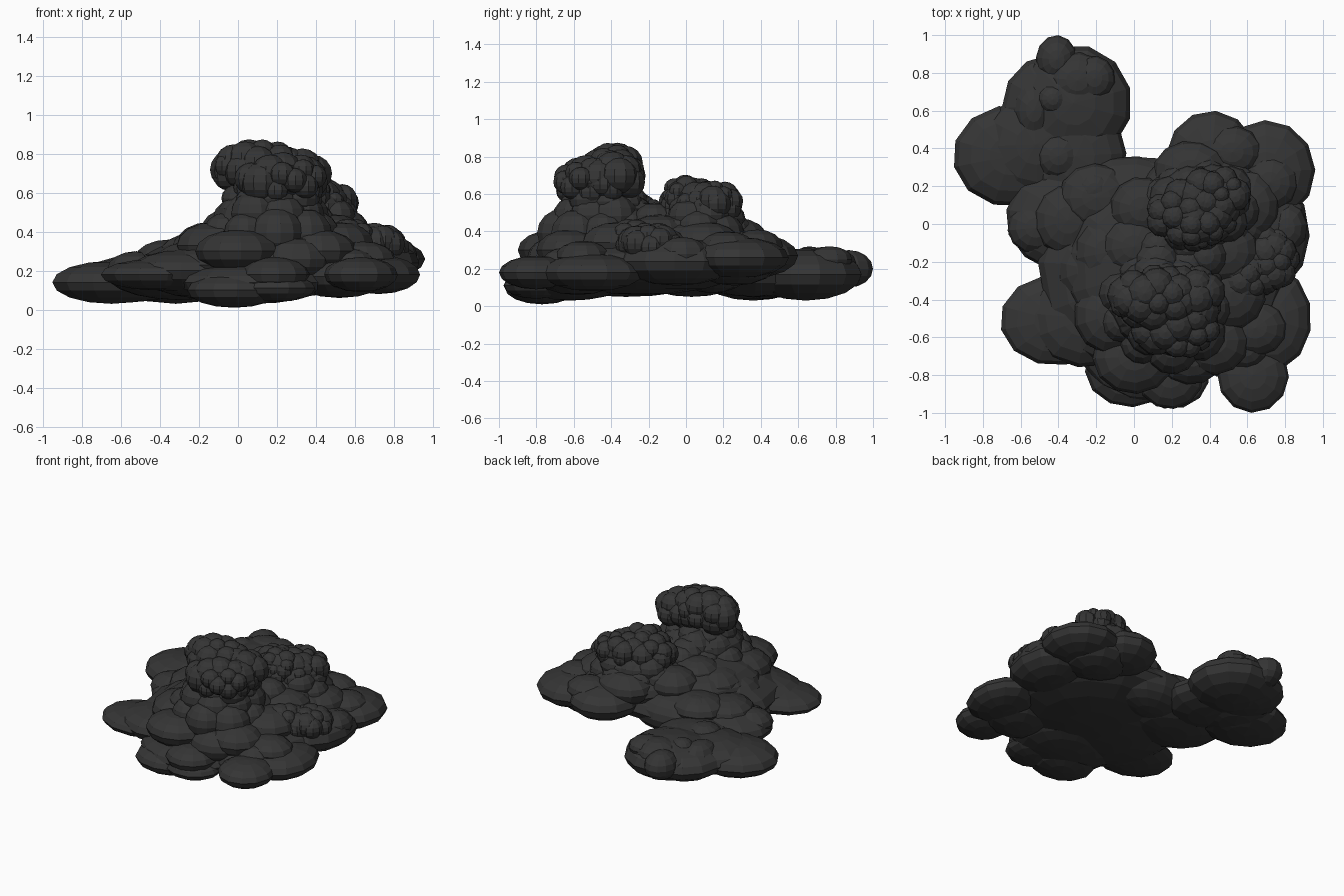
import bpy, bmesh, math, random
from mathutils import Matrix, Vector

random.seed(7)
dark = bpy.data.materials.new("dark_rock")
dark.diffuse_color = (0.035, 0.035, 0.035, 1)


def build(name, blobs, seg=12, rings=8):
    """One object made of overlapping faceted ellipsoids (x, y, z, rx, ry, rz)."""
    bm = bmesh.new()
    for x, y, z, rx, ry, rz in blobs:
        m = (Matrix.Translation((x, y, z))
             @ Matrix.Diagonal((rx, ry, rz, 1))
             @ Matrix.Rotation(random.uniform(0, 0.5), 4, 'Z'))
        bmesh.ops.create_uvsphere(bm, u_segments=seg, v_segments=rings, radius=1, matrix=m)
    me = bpy.data.meshes.new(name)
    bm.to_mesh(me)
    bm.free()
    me.materials.append(dark)
    ob = bpy.data.objects.new(name, me)
    bpy.context.collection.objects.link(ob)
    return ob


def cluster(c, r, n, bump, low=-0.7):
    """Core ellipsoid with knobbly bumps spread evenly over it."""
    out = [(*c, *[k - bump * 0.35 for k in r])]
    for i in range(n):
        h = low + (1 - low) * (i + 0.5) / n
        a = i * 2.39996 + random.uniform(-0.25, 0.25)
        w = math.sqrt(1 - h * h)
        d = Vector((w * math.cos(a), w * math.sin(a), h))
        b = bump * random.uniform(0.7, 1.35)
        p = [c[k] + d[k] * (r[k] - b * 0.85) for k in range(3)]
        out.append((*p, b, b, b * 0.95))
    return out


def ring(c, rx, ry, n, size, start=0.0):
    """Skirt of mid-size bulges around a column."""
    out = []
    for i in range(n):
        a = start + i * math.tau / n
        s = random.uniform(0.85, 1.15)
        out.append((c[0] + rx * math.cos(a), c[1] + ry * math.sin(a),
                    c[2] + random.uniform(-0.015, 0.015),
                    size[0] * s, size[0] * s, size[1] * s))
    return out


# Broad central mass
build("base_mound", [
    (0.15, -0.24, 0.23, 0.66, 0.60, 0.17),
    (-0.30, 0.03, 0.18, 0.38, 0.30, 0.13),
    (-0.02, 0.14, 0.22, 0.34, 0.22, 0.15),
    (0.12, -0.24, 0.31, 0.48, 0.50, 0.17),
    (0.36, 0.06, 0.33, 0.38, 0.33, 0.15),
    (0.08, -0.62, 0.14, 0.38, 0.32, 0.11),
    (-0.08, -0.32, 0.17, 0.42, 0.46, 0.12),
], 14, 10)

# Flat lobes spreading outward around the edge
build("outer_lobes", [
    (-0.32, 0.64, 0.17, 0.31, 0.31, 0.14),
    (-0.43, 0.62, 0.16, 0.27, 0.28, 0.12),
    (-0.65, 0.36, 0.14, 0.31, 0.27, 0.11),
    (-0.52, 0.42, 0.16, 0.28, 0.28, 0.12),
    (-0.31, 0.36, 0.17, 0.27, 0.32, 0.12),
    (-0.42, -0.51, 0.18, 0.29, 0.24, 0.08),
    (-0.26, -0.50, 0.20, 0.30, 0.26, 0.11),
    (-0.02, -0.77, 0.10, 0.24, 0.20, 0.09),
    (0.19, -0.80, 0.18, 0.18, 0.18, 0.09),
    (0.20, -0.80, 0.11, 0.20, 0.18, 0.07),
    (0.63, -0.80, 0.18, 0.19, 0.20, 0.09),
    (0.72, -0.50, 0.18, 0.22, 0.28, 0.10),
    (0.52, -0.58, 0.17, 0.26, 0.24, 0.11),
    (0.69, -0.05, 0.24, 0.24, 0.32, 0.13),
    (0.70, 0.28, 0.26, 0.26, 0.27, 0.11),
    (0.41, 0.35, 0.27, 0.24, 0.25, 0.12),
    (0.55, 0.26, 0.24, 0.26, 0.24, 0.13),
])

# Medium bulges climbing from the lobes to the columns
build("slope_bulges", [
    (0.00, -0.70, 0.30, 0.22, 0.20, 0.11),
    (0.42, -0.62, 0.30, 0.19, 0.18, 0.11),
    (0.64, -0.55, 0.26, 0.17, 0.15, 0.09),
    (0.30, -0.70, 0.26, 0.18, 0.15, 0.11),
    (0.59, -0.66, 0.23, 0.12, 0.11, 0.08),
    (-0.12, -0.48, 0.33, 0.20, 0.21, 0.12),
    (-0.24, -0.24, 0.28, 0.17, 0.19, 0.11),
    (-0.14, -0.15, 0.34, 0.18, 0.19, 0.11),
    (-0.35, 0.02, 0.27, 0.18, 0.19, 0.09),
    (-0.21, 0.18, 0.33, 0.10, 0.10, 0.06),
    (-0.20, 0.14, 0.29, 0.20, 0.18, 0.10),
    (-0.52, -0.02, 0.21, 0.15, 0.14, 0.09),
    (0.52, 0.38, 0.32, 0.16, 0.14, 0.09),
    (0.30, 0.28, 0.36, 0.20, 0.16, 0.11),
    (0.60, 0.10, 0.35, 0.17, 0.19, 0.10),
    (0.52, -0.36, 0.34, 0.18, 0.20, 0.11),
    (0.04, 0.08, 0.38, 0.17, 0.17, 0.11),
    (0.00, -0.12, 0.41, 0.17, 0.16, 0.09),
    (0.48, -0.14, 0.39, 0.18, 0.18, 0.10),
    (0.72, 0.22, 0.32, 0.15, 0.15, 0.08),
])

# Front column and its knobbly head
front_col = [(0.16, -0.42, 0.44, 0.30, 0.27, 0.20)]
front_col += ring((0.16, -0.44, 0.39), 0.24, 0.22, 9, (0.13, 0.12))
front_col += ring((0.17, -0.43, 0.48), 0.18, 0.16, 8, (0.12, 0.11), 0.3)
front_col += ring((0.18, -0.43, 0.56), 0.17, 0.14, 8, (0.10, 0.08), 0.1)
build("front_column", front_col)
head = cluster((0.22, -0.50, 0.66), (0.25, 0.21, 0.14), 24, 0.085)
head += cluster((0.11, -0.39, 0.72), (0.24, 0.17, 0.15), 24, 0.08)
head += cluster((0.30, -0.38, 0.68), (0.18, 0.16, 0.14), 14, 0.08)
build("front_head", head, 10, 8)

# Rear column and head
rear_col = [(0.34, 0.08, 0.43, 0.27, 0.24, 0.16)]
rear_col += ring((0.34, 0.07, 0.40), 0.21, 0.17, 9, (0.12, 0.10))
rear_col += ring((0.34, 0.08, 0.48), 0.17, 0.14, 8, (0.10, 0.08), 0.3)
rear_col += ring((0.24, -0.17, 0.46), 0.14, 0.06, 5, (0.11, 0.10))
build("rear_column", rear_col)
rear = cluster((0.31, 0.05, 0.54), (0.24, 0.19, 0.14), 28, 0.07)
rear += cluster((0.42, 0.15, 0.55), (0.19, 0.16, 0.12), 22, 0.065)
rear += cluster((0.34, -0.01, 0.60), (0.14, 0.12, 0.10), 10, 0.06)
build("rear_head", rear, 10, 8)

# Low knobbly ridge on the right flank
ridge = cluster((0.71, -0.19, 0.32), (0.16, 0.18, 0.12), 16, 0.075, -0.1)
ridge += cluster((0.58, -0.28, 0.36), (0.14, 0.14, 0.10), 9, 0.075, -0.1)
ridge.append((0.81, -0.02, 0.28, 0.11, 0.14, 0.09))
build("side_ridge", ridge, 10, 8)

# Small bulges on the far back-left lobe
build("back_lobe_bulges", [
    (-0.30, 0.76, 0.23, 0.16, 0.15, 0.09),
    (-0.41, 0.87, 0.20, 0.11, 0.13, 0.10),
    (-0.53, 0.60, 0.20, 0.11, 0.16, 0.10),
    (-0.43, 0.66, 0.26, 0.08, 0.08, 0.06),
    (-0.21, 0.77, 0.25, 0.11, 0.12, 0.07),
    (-0.40, 0.36, 0.22, 0.13, 0.13, 0.09),
])
